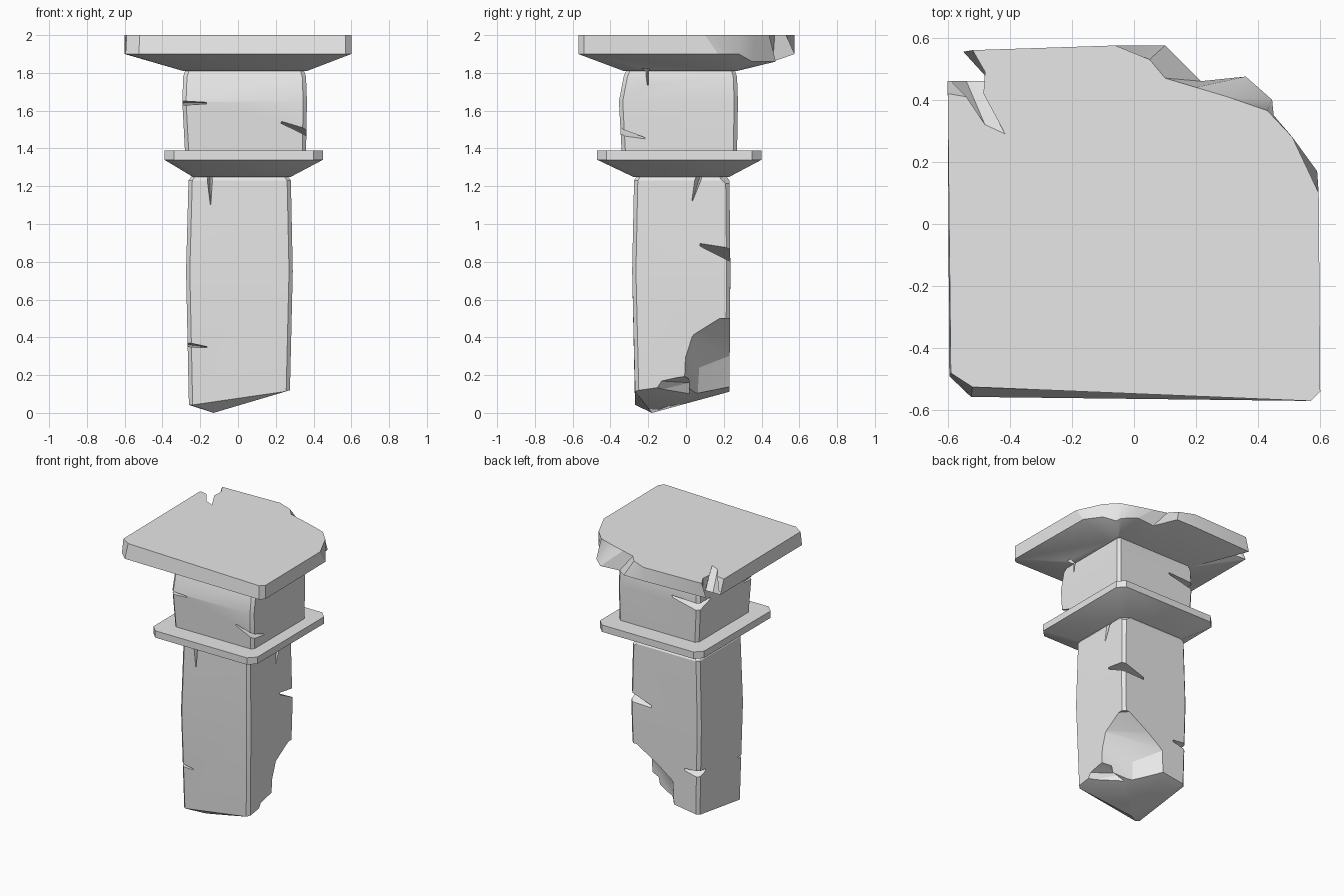
import bpy
import bmesh
import math
from mathutils import Vector

cube = bpy.data.objects.get("Cube")
if cube:
    bpy.data.objects.remove(cube, do_unlink=True)

# One plain stone colour
stone = bpy.data.materials.new("grey_stone")
stone.use_nodes = True
stone_colour = (0.8, 0.8, 0.8, 1)
stone.diffuse_color = stone_colour
stone.node_tree.nodes["Principled BSDF"].inputs["Base Color"].default_value = stone_colour


def make_object(name, bm):
    bmesh.ops.remove_doubles(bm, verts=bm.verts, dist=0.0005)
    bmesh.ops.recalc_face_normals(bm, faces=bm.faces)
    mesh = bpy.data.meshes.new(name)
    bm.to_mesh(mesh)
    bm.free()
    mesh.materials.append(stone)
    obj = bpy.data.objects.new(name, mesh)
    bpy.context.collection.objects.link(obj)
    return obj


def loft(name, rings, tip=None):
    """Skin rings from top to bottom; an optional tip closes the bottom as a fan."""
    bm = bmesh.new()
    loops = [[bm.verts.new(point) for point in ring] for ring in rings]
    count = len(loops[0])
    for upper, lower in zip(loops, loops[1:]):
        for i in range(count):
            j = (i + 1) % count
            bm.faces.new((upper[i], upper[j], lower[j], lower[i]))
    bm.faces.new(loops[0])
    if tip:
        end = bm.verts.new(tip)
        for i in range(count):
            bm.faces.new((loops[-1][i], loops[-1][(i + 1) % count], end))
    else:
        bm.faces.new(loops[-1])
    return make_object(name, bm)


def block_ring(x0, x1, y0, y1, z, c=0.02):
    """Rectangle with chamfered corners."""
    return [(x0 + c, y0, z), (x1 - c, y0, z), (x1, y0 + c, z), (x1, y1 - c, z),
            (x1 - c, y1, z), (x0 + c, y1, z), (x0, y1 - c, z), (x0, y0 + c, z)]


def carve(target, points):
    """Cut the convex hull of the points out of the target."""
    bm = bmesh.new()
    for point in points:
        bm.verts.new(point)
    hull = bmesh.ops.convex_hull(bm, input=bm.verts)
    loose = [v for v in hull["geom_interior"] if isinstance(v, bmesh.types.BMVert)]
    bmesh.ops.delete(bm, geom=loose, context='VERTS')
    cutter = make_object("cutter", bm)
    cutter.hide_render = True
    modifier = target.modifiers.new("carve", 'BOOLEAN')
    modifier.operation = 'DIFFERENCE'
    modifier.solver = 'EXACT'
    modifier.object = cutter
    graph = bpy.context.evaluated_depsgraph_get()
    result = bpy.data.meshes.new_from_object(target.evaluated_get(graph))
    target.modifiers.clear()
    target.data = result
    bpy.data.objects.remove(cutter, do_unlink=True)


def crack(target, mouth, half, end_a, end_b):
    """Thin wedge: wide at the mouth, running out at two ends."""
    mouth, half = Vector(mouth), Vector(half)
    carve(target, [mouth + half, mouth - half, end_a, end_b])


# Capital: broken slab outline, given as top x, y and rim x, y
outline = [
    (-.59, -.48, -.595, -.49), (-.52, -.525, -.525, -.557),
    (.57, -.57, .57, -.57), (.6, -.54, .6, -.54),
    (.595, .1, .59, .17), (.51, .28, .51, .28),
    (.43, .365, .45, .35), (.3, .41, .445, .4), (.2, .44, .36, .475), (.1, .47, .215, .46),
    (.05, .53, .1, .575), (-.06, .575, -.06, .575), (-.52, .56, -.55, .555),
    (-.48, .49, -.48, .49), (-.485, .42, -.48, .46), (-.415, .29, -.49, .46),
    (-.48, .32, -.54, .46), (-.54, .41, -.59, .46), (-.6, .42, -.6, .46)]
chipped = range(6, 10)
top = [(p[0], p[1], 2) for p in outline]
rim = [(p[2], p[3], 1.86 if i in chipped else 1.9) for i, p in enumerate(outline)]
base = [(min(max(x, -.29), .365), min(max(y, -.33), .27), 1.81) for x, y, z in rim]
capital = loft("capital", [top, rim, base])

# Neck block
neck = loft("neck", [
    block_ring(-.275, .345, -.31, .255, 1.825),
    block_ring(-.29, .36, -.33, .27, 1.78),
    block_ring(-.295, .365, -.355, .275, 1.65),
    block_ring(-.28, .36, -.34, .27, 1.37)])

# Collar with tapered underside
collar = loft("collar", [
    block_ring(-.39, .45, -.47, .4, 1.39, .05),
    block_ring(-.39, .45, -.47, .4, 1.34, .05),
    block_ring(-.24, .28, -.28, .23, 1.25, .03)])

# Shaft, broken off at a slant
foot = [(x, y, .115 + .145 * x + .14 * y)
        for x, y, z in block_ring(-.26, .275, -.27, .23, 0)]
shaft = loft("shaft", [
    block_ring(-.24, .26, -.255, .21, 1.26),
    block_ring(-.262, .28, -.275, .23, 1.23),
    block_ring(-.275, .29, -.285, .235, .75),
    foot], tip=(-.13, -.18, 0))

# Large scoop broken from the back corner of the shaft, with a smaller ledge beside it
carve(shaft, [
    (.3, .16, .5), (.3, .03, .42), (.3, -.01, .3), (.3, -.03, -.1),
    (.22, .25, .5), (.04, .25, .39), (-.07, .25, .31), (-.09, .25, -.1),
    (.4, .35, .5), (.4, .35, -.1), (.07, .07, .24), (.06, .05, -.1)])
carve(shaft, [
    (.3, -.19, .11), (.3, -.15, .17), (.3, -.06, .19), (.3, .01, .2),
    (.3, -.19, -.1), (.3, .01, -.1), (.1, .02, .16), (.1, .02, -.1)])

# Cracks in the shaft
crack(shaft, (-.15, -.31, 1.27), (.025, 0, 0), (-.145, -.275, 1.09), (-.15, -.2, 1.27))
crack(shaft, (.31, .07, 1.27), (0, .03, 0), (.28, .03, 1.11), (.2, .08, 1.27))
crack(shaft, (.33, .28, .83), (0, 0, .05), (.28, .04, .9), (.07, .225, .8))
crack(shaft, (.31, .26, 1.28), (0, 0, .12), (.28, .15, 1.26), (.2, .22, 1.26))
crack(shaft, (-.3, -.31, .365), (0, 0, .02), (-.14, -.27, .345), (-.26, -.2, .36))
crack(shaft, (-.3, .27, .4), (0, 0, .04), (-.12, .225, .42), (-.26, .13, .42))

# Cracks in the neck and capital
crack(neck, (-.32, -.38, 1.64), (0, 0, .015), (-.11, -.345, 1.64), (-.285, -.2, 1.64))
crack(neck, (-.33, .31, 1.64), (0, 0, .035), (-.02, .265, 1.69), (-.285, .1, 1.68))
crack(neck, (.4, -.38, 1.48), (0, 0, .025), (.18, -.34, 1.555), (.355, -.19, 1.45))
for part in (neck, capital):
    crack(part, (.42, -.22, 1.88), (0, .03, 0), (.355, -.2, 1.72), (.3, -.2, 1.86))

# Soften only the shallow edges
bpy.ops.object.select_all(action='DESELECT')
for part in (capital, neck, collar, shaft):
    part.select_set(True)
    bpy.context.view_layer.objects.active = part
bpy.ops.object.shade_smooth_by_angle(angle=math.radians(25))
